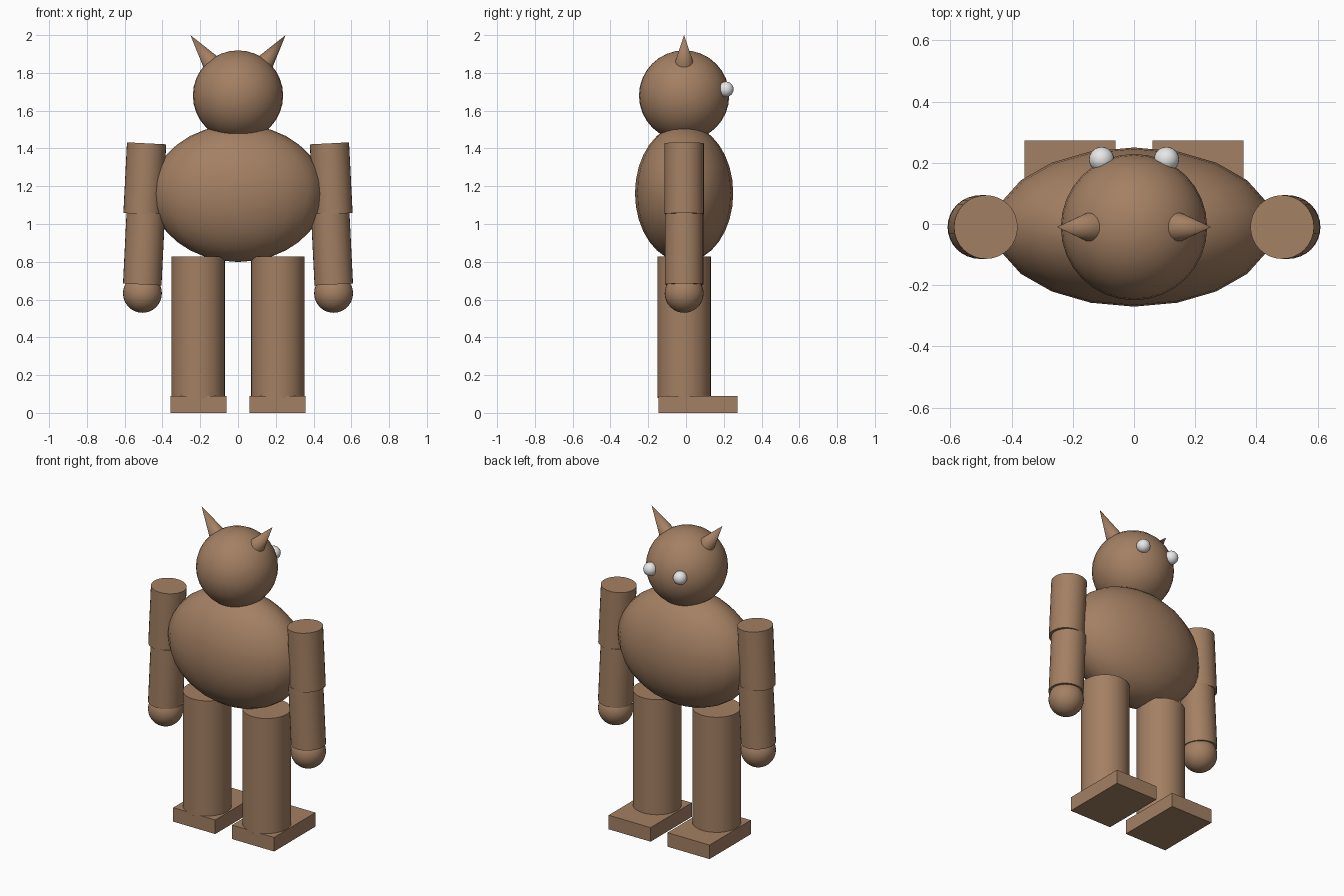
import bpy, math
from mathutils import Vector

if "Cube" in bpy.data.objects:
    bpy.data.objects.remove(bpy.data.objects["Cube"])


def material(name, rgb):
    m = bpy.data.materials.new(name)
    m.diffuse_color = (*rgb, 1)
    m.use_nodes = True
    m.node_tree.nodes["Principled BSDF"].inputs["Base Color"].default_value = m.diffuse_color
    return m


BROWN = material("brown", (0.37, 0.215, 0.125))
WHITE = material("eye white", (0.82, 0.82, 0.82))
Y = -0.01  # depth of the body axis


def finish(name, mat, smooth=True):
    ob = bpy.context.object
    ob.name = name
    ob.data.materials.append(mat)
    bpy.ops.object.transform_apply(location=False, rotation=False, scale=True)
    if smooth:
        bpy.ops.object.shade_smooth_by_angle(angle=math.radians(40))
    return ob


def ball(name, loc, size, mat=BROWN, seg=32, rings=16):
    bpy.ops.mesh.primitive_uv_sphere_add(segments=seg, ring_count=rings, radius=1, location=loc)
    bpy.context.object.scale = size
    return finish(name, mat)


def tube(name, a, b, r1, r2):
    """Cylinder or cone from point a to point b."""
    a, b = Vector(a), Vector(b)
    d = b - a
    bpy.ops.mesh.primitive_cone_add(vertices=32, radius1=r1, radius2=r2, depth=d.length,
                                    location=(a + b) / 2,
                                    rotation=d.to_track_quat('Z', 'Y').to_euler())
    return finish(name, BROWN)


# Torso and head
ball("torso", (0, Y, 1.163), (0.457, 0.26, 0.364), seg=20, rings=16)
ball("head", (0, Y, 1.68), (0.239, 0.239, 0.239))

for side, s in (("left", -1), ("right", 1)):
    # Ears and eyes (the face looks along +y)
    tube(side + "_ear", (s * 0.132, Y, 1.84), (s * 0.252, Y, 2.0), 0.053, 0)
    ball(side + "_eye", (s * 0.106, 0.211, 1.713), (0.041, 0.041, 0.041), WHITE, 24, 12)

    # Arms, splayed slightly outwards
    tube(side + "_upper_arm", (s * 0.484, Y, 1.427), (s * 0.503, Y, 1.053), 0.104, 0.104)
    tube(side + "_forearm", (s * 0.488, Y, 1.06), (s * 0.507, Y, 0.68), 0.102, 0.102)
    ball(side + "_hand", (s * 0.506, Y, 0.633), (0.103, 0.103, 0.103))

    # Legs
    tube(side + "_thigh", (s * 0.211, Y, 0.455), (s * 0.211, Y, 0.828), 0.142, 0.142)
    tube(side + "_shin", (s * 0.211, Y, 0.08), (s * 0.211, Y, 0.455), 0.142, 0.142)

    # Feet
    bpy.ops.mesh.primitive_cube_add(size=1, location=(s * 0.209, 0.064, 0.045))
    bpy.context.object.scale = (0.298, 0.418, 0.09)
    finish(side + "_foot", BROWN, smooth=False)
